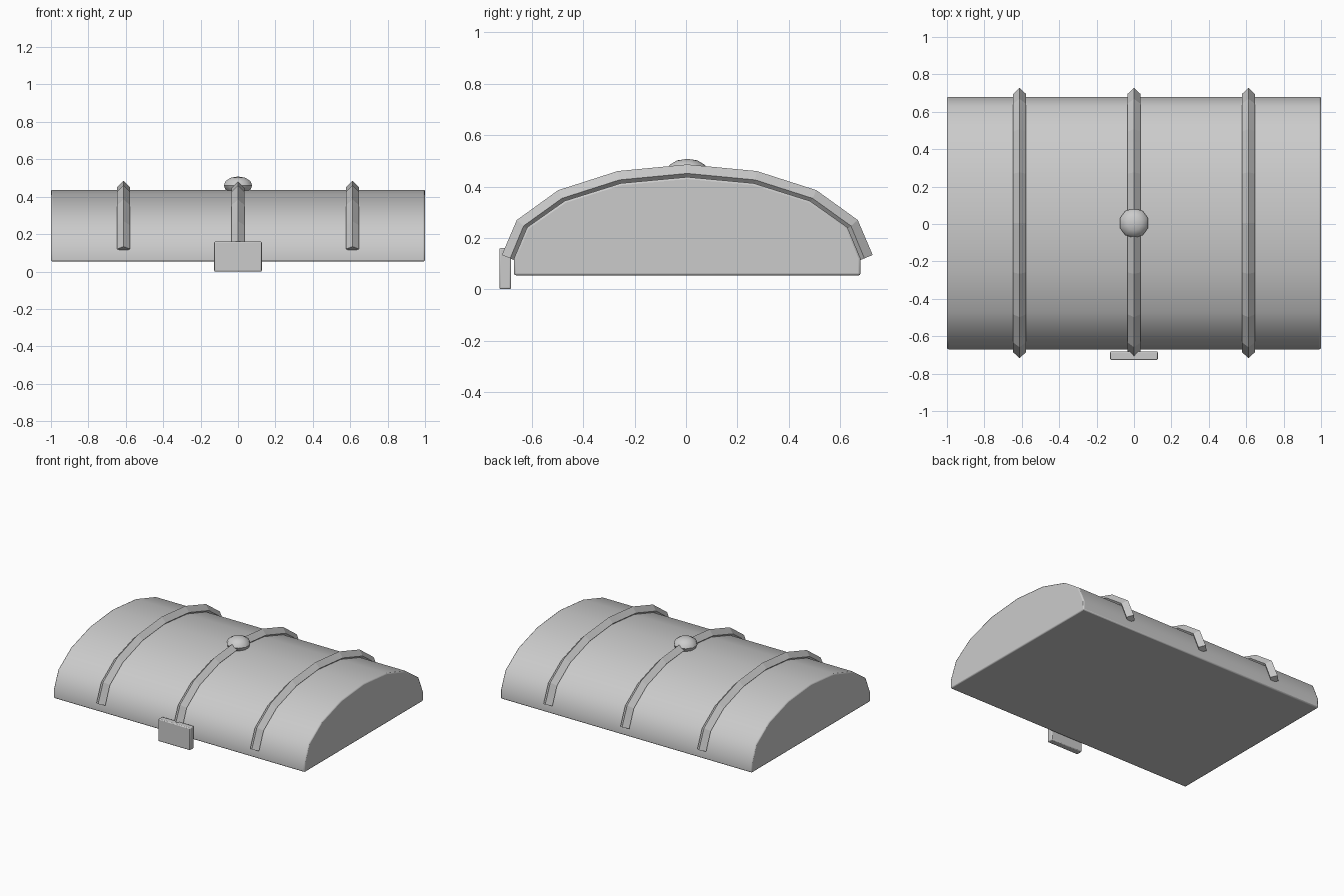
import bpy, bmesh
from math import sin, cos, radians

if "Cube" in bpy.data.objects:
    bpy.data.objects.remove(bpy.data.objects["Cube"])

CY = 0.005      # shared y centre of the domed parts
SPRING = 0.12   # height where the dome arc begins


def new_object(name, bm, smooth=None, bevel=0.0):
    bmesh.ops.recalc_face_normals(bm, faces=bm.faces)
    me = bpy.data.meshes.new(name)
    bm.to_mesh(me)
    bm.free()
    ob = bpy.data.objects.new(name, me)
    bpy.context.collection.objects.link(ob)
    if bevel:
        m = ob.modifiers.new("bevel", 'BEVEL')
        m.width, m.segments = bevel, 2
        m.limit_method, m.angle_limit = 'ANGLE', radians(50)
    if smooth:
        bpy.ops.object.select_all(action='DESELECT')
        bpy.context.view_layer.objects.active = ob
        ob.select_set(True)
        bpy.ops.object.shade_smooth_by_angle(angle=radians(smooth))
    return ob


def arc(a, b):
    """Half ellipse of 8 segments in the y-z plane."""
    angles = [radians(-90 + 22.5 * i) for i in range(9)]
    return [(CY + a * sin(t), SPRING + b * cos(t)) for t in angles]


# Domed lid: extruded profile
bm = bmesh.new()
profile = [(CY - 0.675, 0.054)] + arc(0.675, 0.317) + [(CY + 0.675, 0.054)]
face = bm.faces.new([bm.verts.new((-1, y, z)) for y, z in profile])
ext = bmesh.ops.extrude_face_region(bm, geom=[face])
bmesh.ops.translate(bm, vec=(2, 0, 0),
                    verts=[v for v in ext["geom"] if isinstance(v, bmesh.types.BMVert)])
new_object("lid", bm, smooth=40, bevel=0.008)


# Straps: diamond section swept along the arc
def strap(name, x, r=0.035):
    bm = bmesh.new()
    pts = arc(0.69, 0.331)
    rings = []
    for i, (y, z) in enumerate(pts):
        p, q = pts[max(i - 1, 0)], pts[min(i + 1, 8)]
        dy, dz = q[0] - p[0], q[1] - p[1]
        n = (dy * dy + dz * dz) ** 0.5
        ny, nz = -dz / n * r, dy / n * r
        rings.append([bm.verts.new(c) for c in (
            (x, y + ny, z + nz), (x + r, y, z),
            (x, y - ny, z - nz), (x - r, y, z))])
    for a, b in zip(rings, rings[1:]):
        for k in range(4):
            j = (k + 1) % 4
            bm.faces.new((a[k], a[j], b[j], b[k]))
    bm.faces.new(rings[0])
    bm.faces.new(rings[-1])
    new_object(name, bm)


for name, x in (("left_strap", -0.612), ("middle_strap", 0), ("right_strap", 0.612)):
    strap(name, x)

# Flattened knob on top
bm = bmesh.new()
bmesh.ops.create_uvsphere(bm, u_segments=10, v_segments=6, radius=1)
bmesh.ops.scale(bm, vec=(0.08, 0.08, 0.048), verts=bm.verts)
bmesh.ops.translate(bm, vec=(0, CY, 0.46), verts=bm.verts)
new_object("knob", bm, smooth=45)

# Front latch plate
bm = bmesh.new()
bmesh.ops.create_cube(bm, size=1)
bmesh.ops.scale(bm, vec=(0.254, 0.046, 0.16), verts=bm.verts)
bmesh.ops.translate(bm, vec=(0, -0.704, 0.08), verts=bm.verts)
new_object("latch", bm, smooth=35, bevel=0.006)
